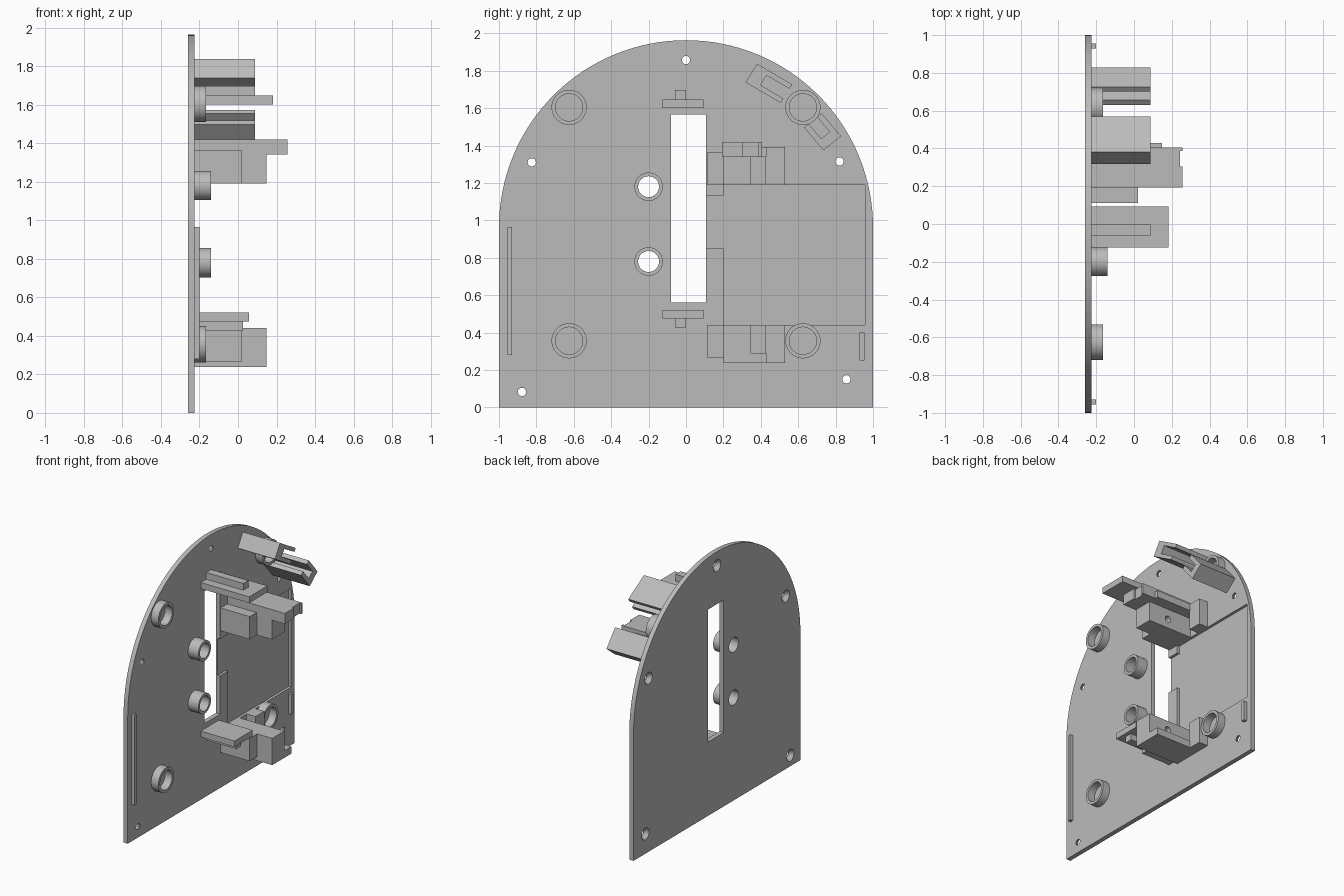
import bpy, bmesh, math
from mathutils import Matrix, Vector

old = bpy.data.objects.get("Cube")
if old:
    bpy.data.objects.remove(old, do_unlink=True)

grey = bpy.data.materials.new("light_grey")
grey.use_nodes = True
COLOUR = (0.5, 0.5, 0.5, 1)
grey.diffuse_color = COLOUR
grey.node_tree.nodes["Principled BSDF"].inputs["Base Color"].default_value = COLOUR

BACK, FACE = -0.26, -0.225      # plate surfaces along x
ROOT = FACE - 0.005             # mounted parts sink slightly into the plate
MIRROR_Z = 1.63                 # lower and upper brackets mirror about half this height


def finish(name, bm):
    bmesh.ops.recalc_face_normals(bm, faces=bm.faces)
    mesh = bpy.data.meshes.new(name)
    bm.to_mesh(mesh)
    bm.free()
    mesh.materials.append(grey)
    obj = bpy.data.objects.new(name, mesh)
    bpy.context.collection.objects.link(obj)
    return obj


def prism(name, profile, x1, x0=ROOT):
    """Extrude a (y, z) outline along x."""
    bm = bmesh.new()
    face = bm.faces.new([bm.verts.new((x0, y, z)) for y, z in profile])
    top = bmesh.ops.extrude_face_region(bm, geom=[face])["geom"]
    bmesh.ops.translate(bm, vec=(x1 - x0, 0, 0),
                        verts=[v for v in top if isinstance(v, bmesh.types.BMVert)])
    return finish(name, bm)


def box(name, y0, y1, z0, z1, x1, x0=ROOT):
    return prism(name, [(y0, z0), (y1, z0), (y1, z1), (y0, z1)], x1, x0)


def cylinder(name, centre, r1, r2, depth, axis="Y"):
    """Cone or cylinder; r1 is the radius on the low side of the axis."""
    bm = bmesh.new()
    turn = Matrix.Rotation(math.pi / 2, 4, "Y") if axis == "X" else Matrix.Rotation(-math.pi / 2, 4, "X")
    bmesh.ops.create_cone(bm, cap_ends=True, segments=32, radius1=r1, radius2=r2,
                          depth=depth, matrix=Matrix.Translation(centre) @ turn)
    return finish(name, bm)


def ring(name, y, z, outer, inner, x1):
    """Lathe a rectangular section around an x axis."""
    bm = bmesh.new()
    pts = [(ROOT, outer), (x1, outer), (x1, inner), (ROOT, inner)]
    verts = [bm.verts.new((x, y + r, z)) for x, r in pts]
    edges = [bm.edges.new((verts[i], verts[i - 1])) for i in range(4)]
    bmesh.ops.spin(bm, geom=verts + edges, cent=(0, y, z), axis=(1, 0, 0),
                   angle=math.tau, steps=40, use_merge=True)
    bmesh.ops.remove_doubles(bm, verts=bm.verts, dist=1e-5)
    return finish(name, bm)


def cut(obj, cutter):
    mod = obj.modifiers.new("cut", "BOOLEAN")
    mod.operation, mod.solver, mod.object = "DIFFERENCE", "EXACT", cutter
    bpy.context.view_layer.objects.active = obj
    bpy.ops.object.modifier_apply(modifier=mod.name)
    bpy.data.objects.remove(cutter, do_unlink=True)


# Arched back plate
arc = [(math.cos(a), 0.963 + math.sin(a)) for a in (math.pi * i / 64 for i in range(65))]
plate = prism("arched_plate", [(-1, 0), (1, 0)] + arc, FACE, BACK)

# Long slot and the shallow pocket opening into it
cut(plate, box("slot_cutter", -0.08, 0.107, 0.56, 1.565, 0, -0.5))
pocket = [(0.05, 0.85), (0.2, 0.85), (0.2, 0.44), (0.957, 0.44),
          (0.957, 1.19), (0.2, 1.19), (0.2, 1.13), (0.05, 1.13)]
cut(plate, prism("pocket_cutter", pocket, -0.2, -0.245))

# Screw holes, countersunk from the back
for y, z in [(0, 1.857), (-0.825, 1.31), (0.82, 1.315), (-0.877, 0.083), (0.858, 0.15)]:
    cut(plate, cylinder("hole_cutter", (-0.24, y, z), 0.022, 0.022, 0.1, "X"))
    cut(plate, cylinder("countersink_cutter", (-0.25, y, z), 0.053, 0.022, 0.04, "X"))

smooth = [plate]

# Round bosses: two open through the plate, four blind
for label, z in (("lower", 0.78), ("upper", 1.18)):
    cut(plate, cylinder("boss_hole_cutter", (-0.24, -0.2, z), 0.056, 0.056, 0.1, "X"))
    smooth.append(ring(label + "_through_boss", -0.2, z, 0.076, 0.056, -0.14))
for label, z in (("lower", 0.356), ("upper", 1.604)):
    for side, y in (("front", -0.625), ("back", 0.625)):
        smooth.append(ring(f"{label}_{side}_foot_ring", y, z, 0.094, 0.073, -0.165))

# Thin edge ribs
box("front_rib", -0.955, -0.93, 0.28, 0.965, -0.2)
box("back_rib", 0.928, 0.955, 0.25, 0.4, -0.2)

# Guide shelves at both ends of the slot
box("upper_shelf", -0.125, 0.093, 1.6, 1.647, 0.182)
box("upper_shelf_rib", -0.06, 0, 1.64, 1.698, 0.087)
box("lower_shelf", -0.125, 0.093, 0.475, 0.52, 0.058)
box("lower_shelf_rib", -0.06, 0, 0.427, 0.48, 0.027)

# Mirrored brackets above and below the pocket
foot = [(0.2, 0.237), (0.43, 0.237), (0.43, 0.29), (0.345, 0.29), (0.345, 0.44), (0.2, 0.44)]
for label, flip in (("lower", False), ("upper", True)):
    def h(z):
        return MIRROR_Z - z if flip else z
    bracket = prism(label + "_bracket", [(y, h(z)) for y, z in foot], 0.147)
    cut(bracket, cylinder("screw_cutter", (-0.02, 0.32, h(0.37)), 0.025, 0.025, 0.12))
    smooth.append(bracket)
    box(label + "_bracket_side", 0.112, 0.205, h(0.267), h(0.44), 0.02)
    box(label + "_bracket_post", 0.425, 0.53, h(0.237), h(0.44), -0.15)

# Overhanging arm on the upper bracket, notched at its tip
arm = box("upper_bracket_arm", 0.193, 0.405, 1.34, 1.42, 0.258)
cut(arm, box("notch_cutter", 0.305, 0.387, 1.3, 1.5, 0.3, 0.243))


def fork(name, corner, along, across, start, margin):
    """Tilted block with a slot open at the far end of 'along'."""
    c, u, v = Vector(corner), Vector(along), Vector(across)
    m = margin

    def at(s, t):
        return tuple(c + u * s + v * t)
    outline = [(0, 0), (1, 0), (1, m), (start, m), (start, 1 - m), (1, 1 - m), (1, 1), (0, 1)]
    return prism(name, [at(s, t) for s, t in outline], 0.087)


# Two slotted holders facing each other
fork("upper_slotted_holder", (0.318, 1.738), (0.188, -0.11), (0.062, 0.099), 0.35, 0.24)
fork("lower_slotted_holder", (0.735, 1.374), (-0.104, 0.123), (0.094, 0.076), 0.35, 0.26)

# Smooth round walls, keep hard edges
bpy.ops.object.select_all(action="DESELECT")
for obj in smooth:
    obj.select_set(True)
bpy.context.view_layer.objects.active = plate
bpy.ops.object.shade_smooth_by_angle(angle=math.radians(30))
bpy.ops.object.select_all(action="DESELECT")
